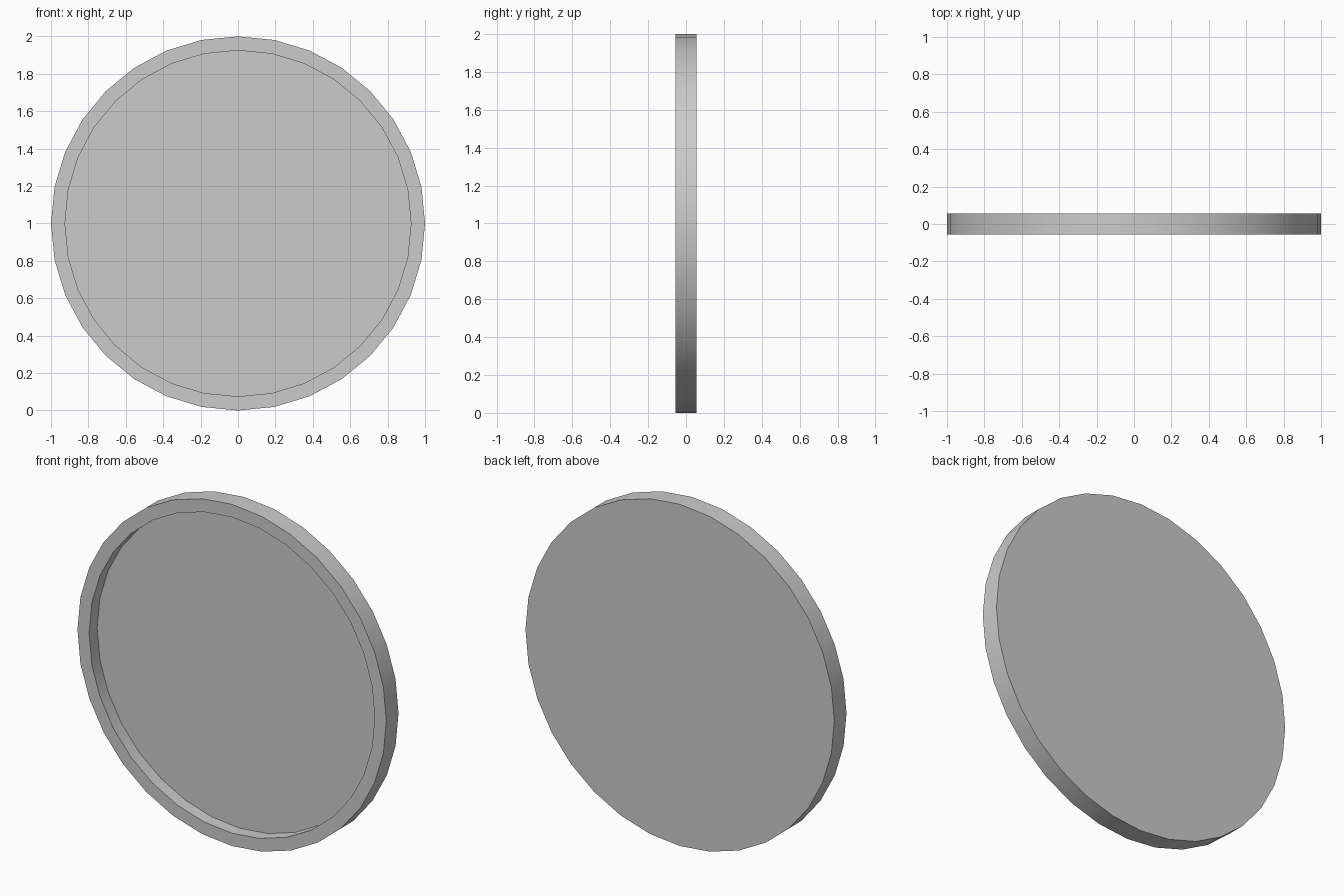
import bpy, bmesh, math

if "Cube" in bpy.data.objects:
    bpy.data.objects.remove(bpy.data.objects["Cube"])

SIDES = 32
HALF = 0.0565      # half thickness of the dish
RECESS = 0.075     # depth of the front recess

# Profile of the dish: (radius, y), from back face around the rim to the recessed floor
profile = [(1.0, HALF), (1.0, -HALF), (0.925, -HALF), (0.925, -HALF + RECESS)]

bm = bmesh.new()


def ring(radius, y):
    angles = [2 * math.pi * i / SIDES for i in range(SIDES)]
    return [bm.verts.new((radius * math.cos(a), y, 1 + radius * math.sin(a))) for a in angles]


rings = [ring(r, y) for r, y in profile]

# Outer wall, front rim and recess wall
for a, b in zip(rings, rings[1:]):
    for i in range(SIDES):
        j = (i + 1) % SIDES
        bm.faces.new((a[i], a[j], b[j], b[i]))

# Flat back and recessed front floor
bm.faces.new(rings[0])
bm.faces.new(rings[-1])
bmesh.ops.recalc_face_normals(bm, faces=bm.faces)

mesh = bpy.data.meshes.new("round_dish")
bm.to_mesh(mesh)
bm.free()
dish = bpy.data.objects.new("round_dish", mesh)
bpy.context.collection.objects.link(dish)

# Smooth walls with sharp rim edges
bpy.context.view_layer.objects.active = dish
dish.select_set(True)
bpy.ops.object.shade_smooth_by_angle(angle=math.radians(30))
